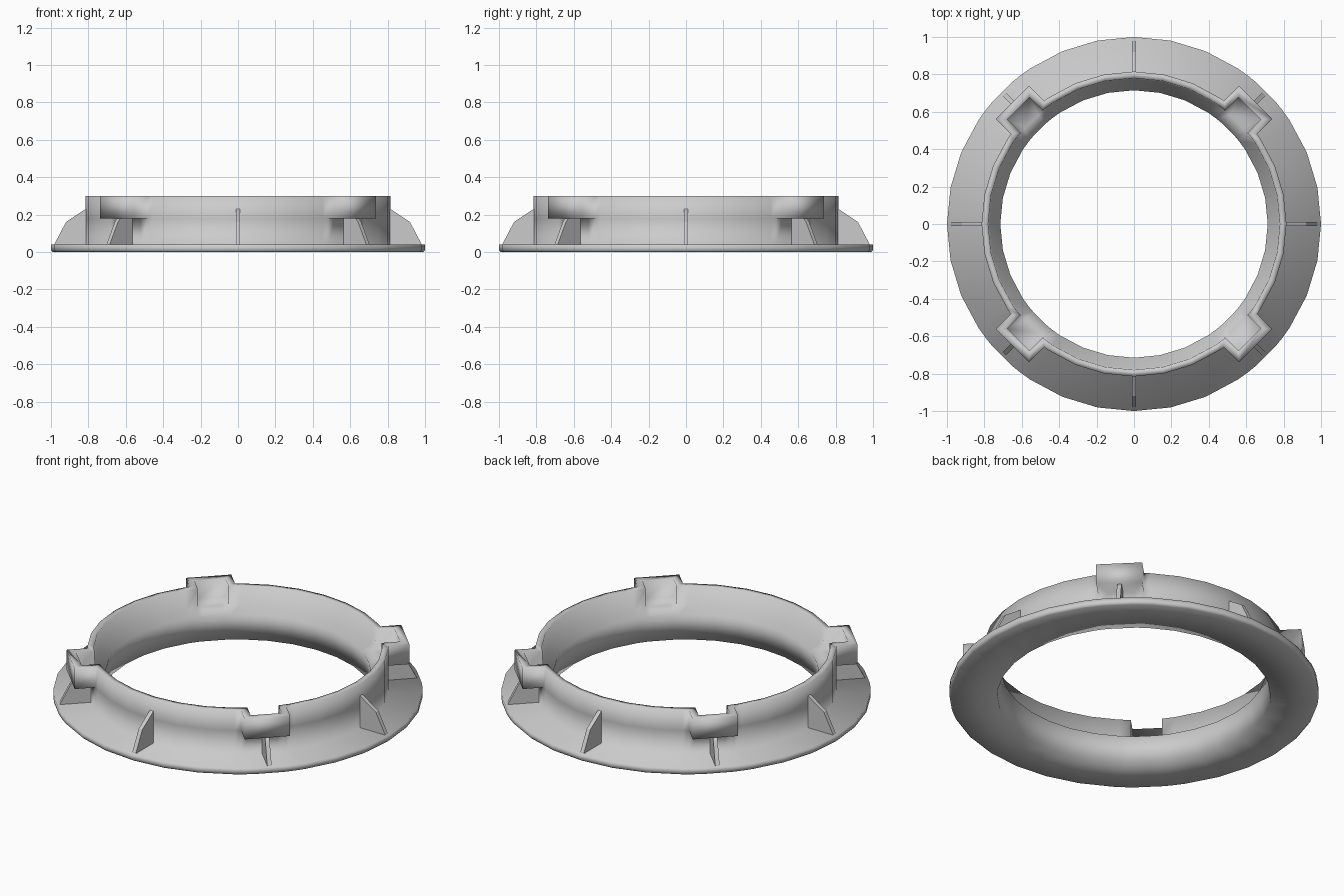
import bpy
import bmesh
import math
from mathutils import Vector, Matrix

cube = bpy.data.objects.get("Cube")
if cube:
    bpy.data.objects.remove(cube, do_unlink=True)

# One plain grey for the whole part
grey = bpy.data.materials.new("light grey")
grey.use_nodes = True
colour = (0.6, 0.6, 0.6, 1.0)
grey.diffuse_color = colour
grey.node_tree.nodes["Principled BSDF"].inputs["Base Color"].default_value = colour


def make_object(name, bm):
    bmesh.ops.recalc_face_normals(bm, faces=bm.faces[:])
    mesh = bpy.data.meshes.new(name)
    bm.to_mesh(mesh)
    bm.free()
    mesh.materials.append(grey)
    obj = bpy.data.objects.new(name, mesh)
    bpy.context.collection.objects.link(obj)
    return obj


def loop_points(r, z, half=0.125, out=None):
    """Circle at height z; with out set, a square pocket steps out on each diagonal."""
    points = []
    for quarter in range(4):
        turn = Matrix.Rotation(quarter * math.pi / 2, 3, 'Z')
        diagonal = Matrix.Rotation(math.pi / 4, 3, 'Z')

        def on_circle(t):
            return diagonal @ Vector((math.sqrt(r * r - t * t), t, z))

        row = [Vector((r * math.cos(k * math.pi / 16), r * math.sin(k * math.pi / 16), z))
               for k in range(8) if k != 4]
        if out:
            corners = [diagonal @ Vector((out, s * half, z)) for s in (-1, 1)]
        else:
            corners = [on_circle(s * half * 0.6) for s in (-1, 1)]
        row[4:4] = [on_circle(-half), *corners, on_circle(half)]
        points += [turn @ p for p in row]
    return points


# Ring: flange, wall with four corner pockets, inner ledge and throat
sections = [
    loop_points(0.99, 0.0),
    loop_points(1.0, 0.01),
    loop_points(1.0, 0.04),
    loop_points(0.815, 0.04),
    loop_points(0.815, 0.18),
    loop_points(0.815, 0.18, 0.125, 0.92),
    loop_points(0.815, 0.30, 0.125, 0.92),
    loop_points(0.78, 0.30, 0.085, 0.875),
    loop_points(0.775, 0.19, 0.085, 0.875),
    loop_points(0.775, 0.19, 0.085),
    loop_points(0.715, 0.16, 0.085),
    loop_points(0.74, 0.0),
]
bm = bmesh.new()
rings = [[bm.verts.new(p) for p in section] for section in sections]
count = len(rings[0])
for i, ring in enumerate(rings):
    above = rings[(i + 1) % len(rings)]
    for j in range(count):
        k = (j + 1) % count
        bm.faces.new((ring[j], ring[k], above[k], above[j]))
bmesh.ops.remove_doubles(bm, verts=bm.verts[:], dist=0.0005)
for face in bm.faces:
    face.smooth = True
make_object("flanged_ring", bm)


# Ribs: thin gussets between flange and wall, shorter under the pockets
def add_rib(name, angle, profile, thickness=0.024):
    bm = bmesh.new()
    face = bm.faces.new([bm.verts.new((r, -thickness / 2, z)) for r, z in profile])
    side = bmesh.ops.extrude_face_region(bm, geom=[face])
    moved = [v for v in side["geom"] if isinstance(v, bmesh.types.BMVert)]
    bmesh.ops.translate(bm, verts=moved, vec=(0, thickness, 0))
    bmesh.ops.rotate(bm, verts=bm.verts[:], cent=(0, 0, 0),
                     matrix=Matrix.Rotation(angle, 3, 'Z'))
    make_object(name, bm)


tall = [(0.80, 0.03), (0.985, 0.03), (0.98, 0.045), (0.92, 0.16), (0.815, 0.23), (0.80, 0.23)]
short = [(0.80, 0.03), (0.985, 0.03), (0.98, 0.045), (0.92, 0.16), (0.90, 0.183), (0.80, 0.183)]
for n in range(8):
    if n % 2 == 0:
        add_rib(f"wall_rib_{n // 2 + 1}", n * math.pi / 4, tall)
    else:
        add_rib(f"pocket_rib_{n // 2 + 1}", n * math.pi / 4, short)
